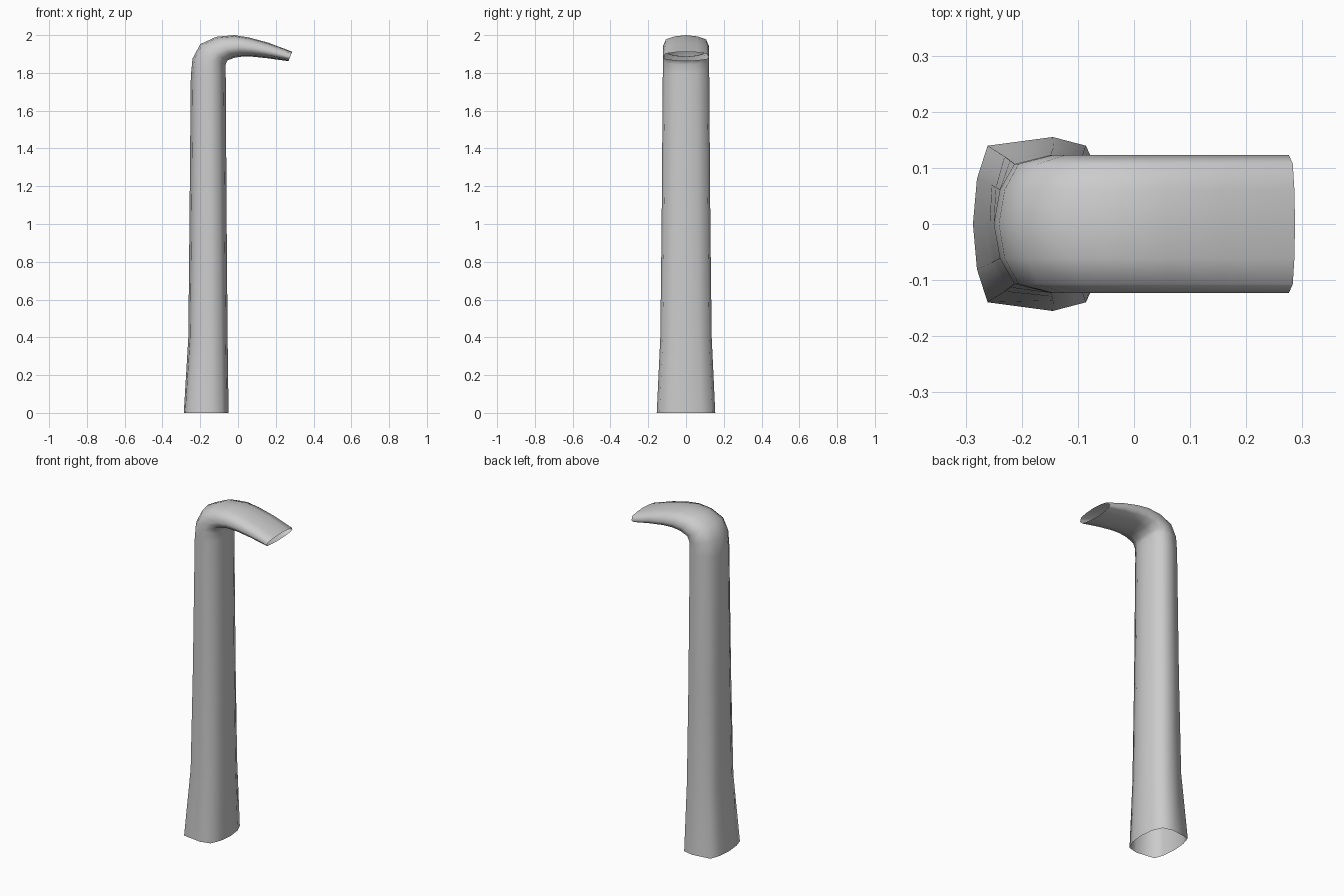
import bpy, bmesh
from mathutils import Vector

if "Cube" in bpy.data.objects:
    bpy.data.objects.remove(bpy.data.objects["Cube"])

# Half cross-section: (fraction from outer to inner side, fraction of half width)
BASE = [(0, 0), (.03, .52), (.11, .9), (.6, 1), (.85, .9), (.96, .52), (1, 0)]
NECK = [(0, 0), (.06, .5), (.2, .87), (.55, 1), (.8, .9), (.94, .5), (1, 0)]

# Stations along the hook: outer x, z, inner x, z, half width, blend base->neck
STATIONS = [
    (-.287, 0, -.05, 0, .155, 0),
    (-.263, .40, -.055, .40, .136, .5),
    (-.257, 1.0, -.060, 1.0, .129, .8),
    (-.250, 1.78, -.065, 1.80, .123, 1),
    (-.241, 1.875, -.065, 1.845, .123, 1),
    (-.200, 1.952, -.058, 1.865, .123, 1),
    (-.115, 1.991, -.020, 1.880, .123, 1),
    (-.020, 2.0, .020, 1.886, .123, 1),
    (.060, 1.987, .075, 1.886, .123, 1),
    (.160, 1.960, .160, 1.877, .123, 1),
    (.287, 1.912, .267, 1.862, .123, 1),
]


def ring(bm, ox, oz, ix, iz, width, blend):
    outer, inner = Vector((ox, 0, oz)), Vector((ix, 0, iz))
    half = []
    for (t0, s0), (t1, s1) in zip(BASE, NECK):
        t, s = t0 + (t1 - t0) * blend, s0 + (s1 - s0) * blend
        half.append(outer.lerp(inner, t) + Vector((0, -s * width, 0)))
    mirrored = [Vector((p.x, -p.y, p.z)) for p in half[-2:0:-1]]
    return [bm.verts.new(p) for p in half + mirrored]


# Open-ended tube lofted up the post and around the bend
bm = bmesh.new()
rings = [ring(bm, *s) for s in STATIONS]
for a, b in zip(rings, rings[1:]):
    n = len(a)
    for i in range(n):
        j = (i + 1) % n
        bm.faces.new((a[i], a[j], b[j], b[i]))
bmesh.ops.recalc_face_normals(bm, faces=bm.faces)

mesh = bpy.data.meshes.new("hooked_pipe")
bm.to_mesh(mesh)
bm.free()
pipe = bpy.data.objects.new("hooked_pipe", mesh)
bpy.context.collection.objects.link(pipe)
for poly in mesh.polygons:
    poly.use_smooth = True
